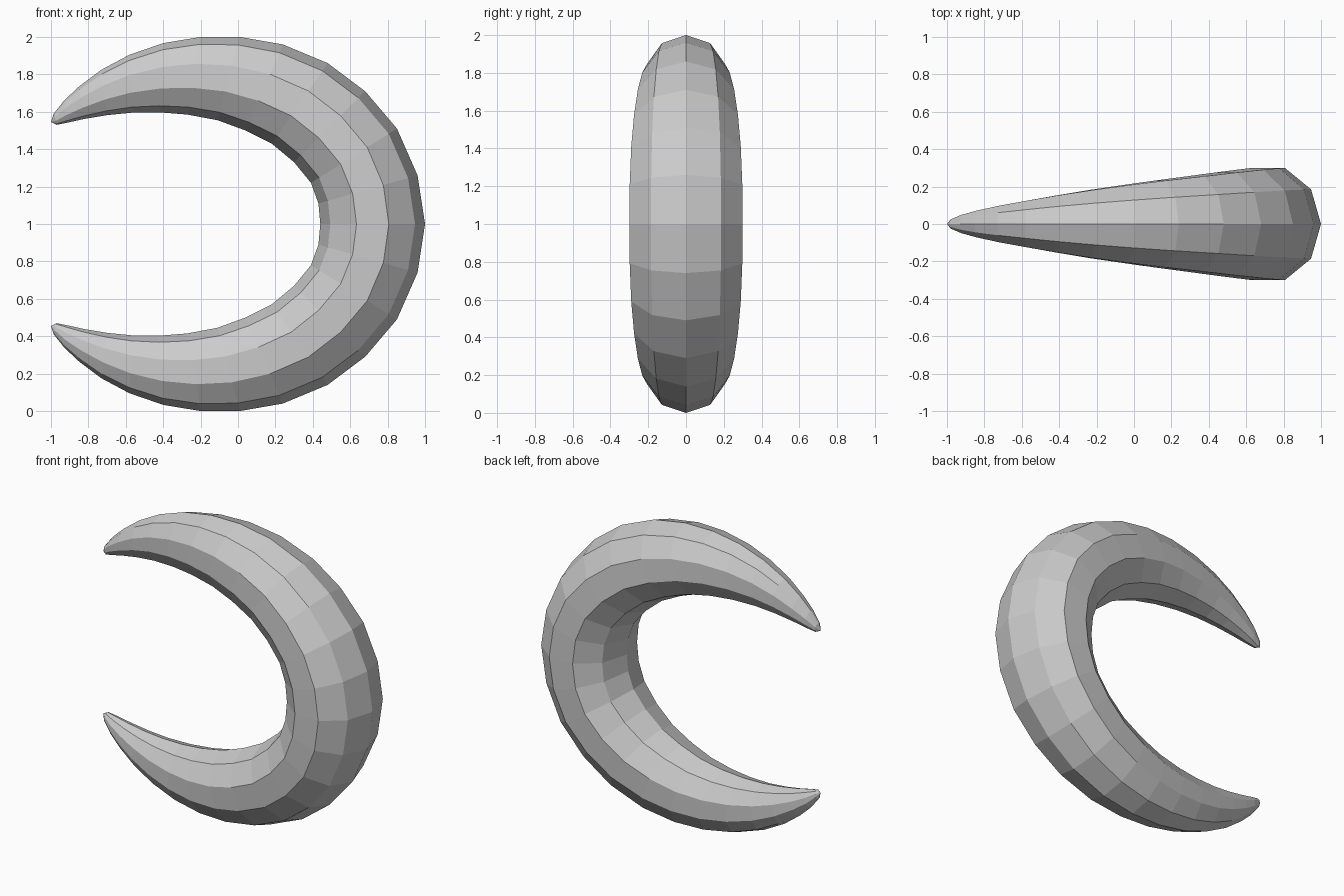
import bpy, bmesh
from math import sin, cos, tau

if "Cube" in bpy.data.objects:
    bpy.data.objects.remove(bpy.data.objects["Cube"])

SIDES = 10
# One horn, from the thick middle to the tip:
# outer ridge (x, z), inner ridge (x, z), half depth in y
STATIONS = [
    (1.00, 1.00, 0.44, 1.00, 0.300),
    (0.96, 1.26, 0.43, 1.11, 0.298),
    (0.85, 1.51, 0.39, 1.22, 0.290),
    (0.68, 1.71, 0.30, 1.33, 0.275),
    (0.48, 1.86, 0.18, 1.43, 0.255),
    (0.24, 1.96, 0.04, 1.50, 0.232),
    (0.01, 2.00, -0.11, 1.555, 0.207),
    (-0.20, 2.00, -0.27, 1.585, 0.181),
    (-0.40, 1.967, -0.42, 1.597, 0.153),
    (-0.58, 1.905, -0.57, 1.595, 0.124),
    (-0.73, 1.825, -0.70, 1.582, 0.098),
    (-0.85, 1.735, -0.82, 1.562, 0.072),
    (-0.93, 1.66, -0.91, 1.542, 0.049),
    (-0.985, 1.59, -0.97, 1.53, 0.025),
]

bm = bmesh.new()


def ring(station, flip):
    """Ten-sided section spanning the outer and inner ridge."""
    ox, oz, ix, iz, depth = station
    verts = []
    for i in range(SIDES):
        a = tau * i / SIDES
        t = (1 + cos(a)) / 2
        z = iz + (oz - iz) * t
        y = depth / sin(tau / 5) * sin(a)
        verts.append(bm.verts.new((ix + (ox - ix) * t, y, 2 - z if flip else z)))
    return verts


# Lower horn tip to middle, then middle to upper horn tip
rings = [ring(s, True) for s in reversed(STATIONS[1:])]
rings += [ring(s, False) for s in STATIONS]
for a, b in zip(rings, rings[1:]):
    for i in range(SIDES):
        j = (i + 1) % SIDES
        bm.faces.new((a[i], a[j], b[j], b[i]))

# Blunt points
for loop, z in ((rings[0], 0.455), (rings[-1], 1.545)):
    tip = bm.verts.new((-1.0, 0, z))
    for i in range(SIDES):
        bm.faces.new((loop[i], loop[(i + 1) % SIDES], tip))

bmesh.ops.recalc_face_normals(bm, faces=bm.faces)
mesh = bpy.data.meshes.new("crescent")
bm.to_mesh(mesh)
bm.free()
crescent = bpy.data.objects.new("crescent", mesh)
bpy.context.collection.objects.link(crescent)
